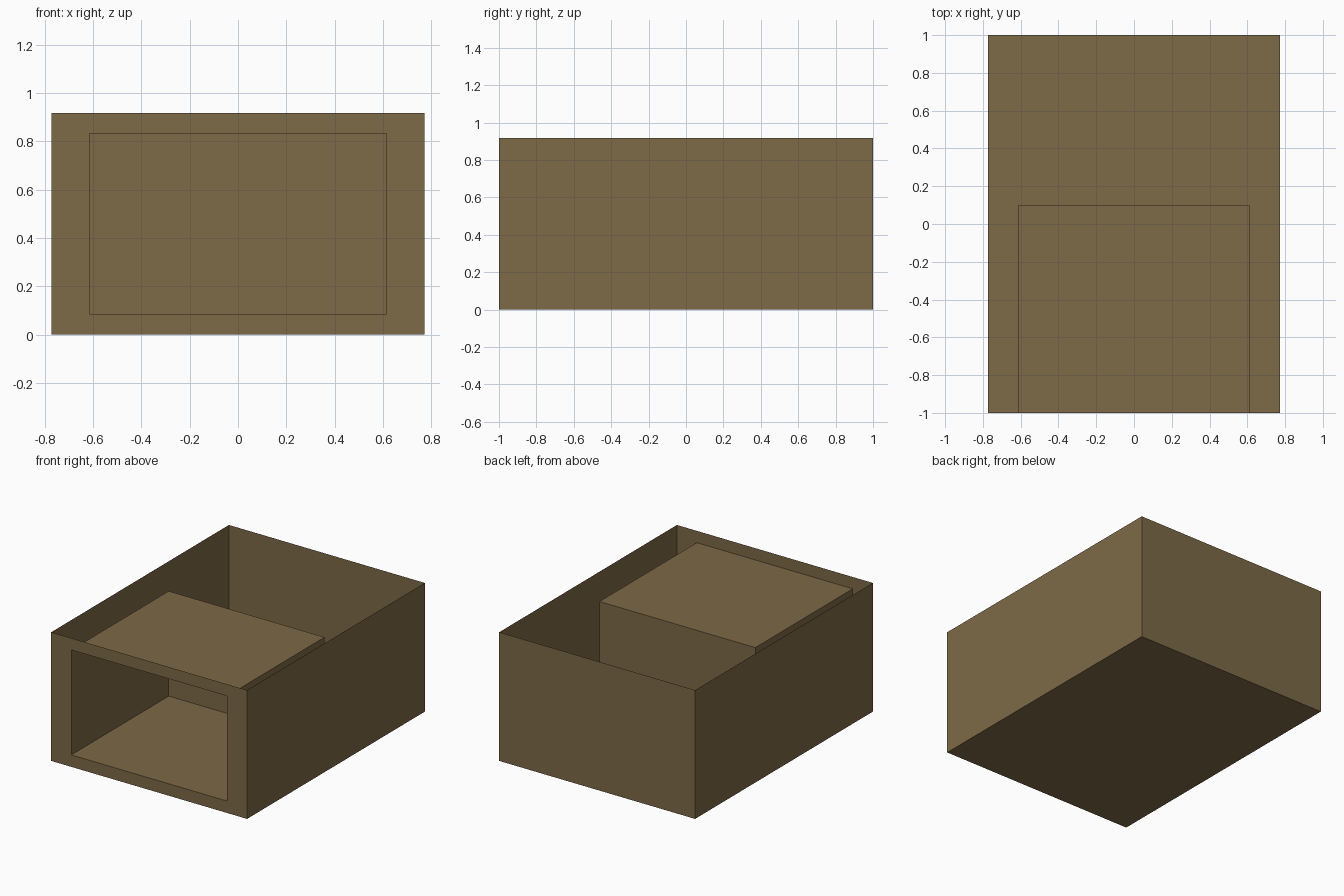
import bpy, bmesh

if "Cube" in bpy.data.objects:
    bpy.data.objects.remove(bpy.data.objects["Cube"])

X, Y, H = 0.772, 1.0, 0.917                 # outer shell half width, half depth, height
RX, RY, Z0, Z1 = 0.614, 0.097, 0.085, 0.833  # front recess

mat = bpy.data.materials.new("dull_brown")
mat.diffuse_color = (0.205, 0.143, 0.063, 1)
mat.use_nodes = True
mat.node_tree.nodes["Principled BSDF"].inputs["Base Color"].default_value = mat.diffuse_color


def rect(bm, x, y, z0, z1):
    """Four corners of an upright rectangle facing the front."""
    return [bm.verts.new(c) for c in ((-x, y, z0), (x, y, z0), (x, y, z1), (-x, y, z1))]


def finish(name, bm):
    me = bpy.data.meshes.new(name)
    bm.to_mesh(me)
    bm.free()
    me.materials.append(mat)
    bpy.context.collection.objects.link(bpy.data.objects.new(name, me))


# Thin-walled crate: open top, front wall with a window leading into a closed recess
bm = bmesh.new()
front, back = rect(bm, X, -Y, 0, H), rect(bm, X, Y, 0, H)
hole, inner = rect(bm, RX, -Y, Z0, Z1), rect(bm, RX, RY, Z0, Z1)
for i in range(4):
    j = (i + 1) % 4
    bm.faces.new((front[i], front[j], hole[j], hole[i]))       # front frame
    bm.faces.new((hole[i], hole[j], inner[j], inner[i]))       # recess walls
    if i != 2:                                                 # top stays open
        bm.faces.new((front[j], front[i], back[i], back[j]))   # floor and sides
bm.faces.new(back[::-1])                                       # back wall
bm.faces.new(inner)                                            # recess back
bmesh.ops.dissolve_limit(bm, angle_limit=0.0, verts=[], edges=[])
finish("open_crate_with_recess", bm)
